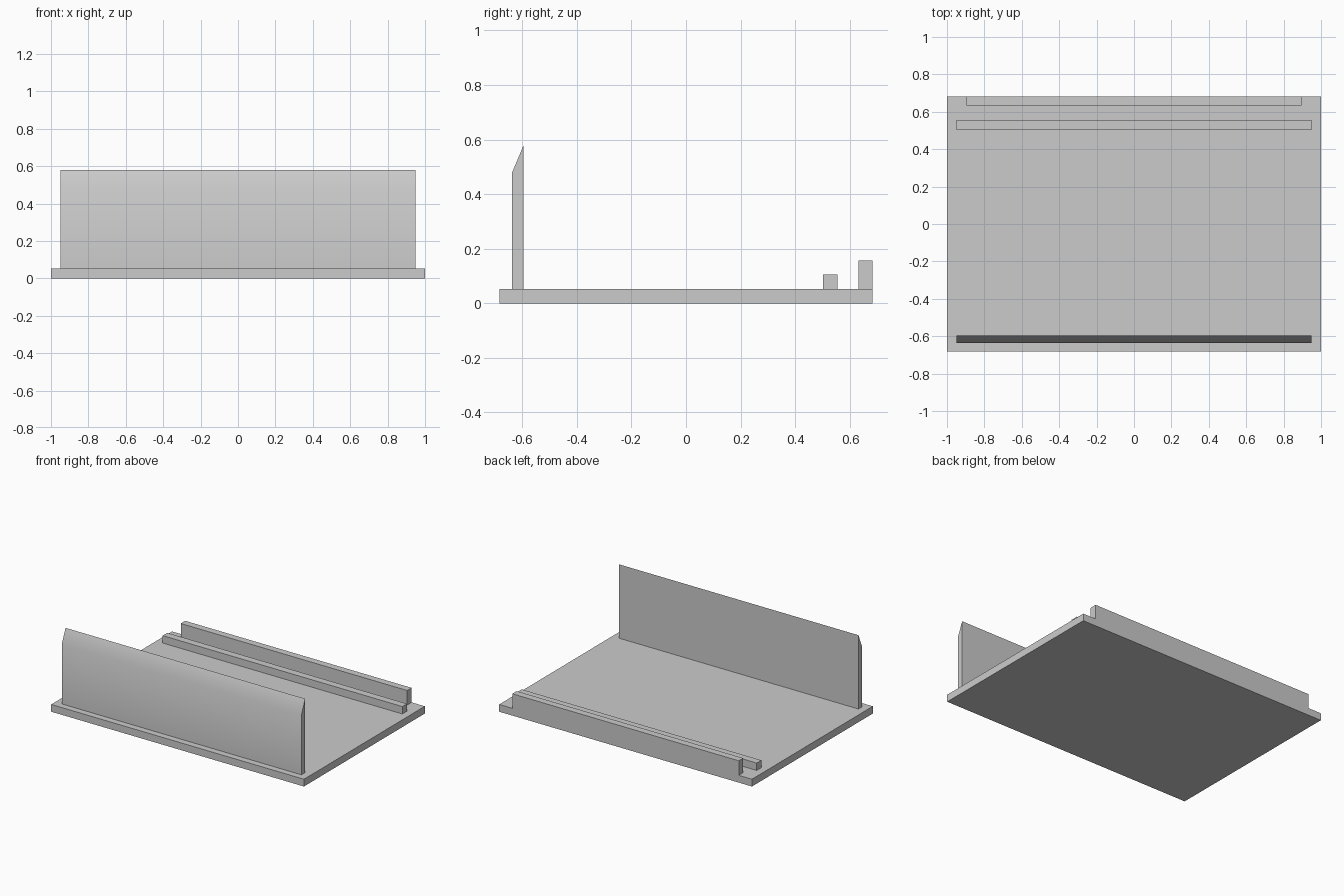
import bpy
import math

cube = bpy.data.objects.get("Cube")
if cube:
    bpy.data.objects.remove(cube, do_unlink=True)

# One plain grey for the whole model
grey = bpy.data.materials.new("plain grey")
grey.use_nodes = True
colour = (0.6, 0.6, 0.6, 1)
grey.diffuse_color = colour
grey.node_tree.nodes["Principled BSDF"].inputs["Base Color"].default_value = colour


def extrude_x(name, half_width, profile):
    """Solid made by sweeping a counter-clockwise (y, z) profile along x."""
    n = len(profile)
    verts = [(x, y, z) for x in (-half_width, half_width) for y, z in profile]
    faces = [tuple(reversed(range(n))), tuple(range(n, 2 * n))]
    faces += [(i, (i + 1) % n, (i + 1) % n + n, i + n) for i in range(n)]
    mesh = bpy.data.meshes.new(name)
    mesh.from_pydata(verts, [], faces)
    mesh.materials.append(grey)
    obj = bpy.data.objects.new(name, mesh)
    bpy.context.collection.objects.link(obj)
    return obj


def bar(name, half_width, y0, y1, z0, z1):
    return extrude_x(name, half_width, [(y0, z0), (y1, z0), (y1, z1), (y0, z1)])


TOP = 0.052  # upper surface of the base

# Base plate and the two low rails at the back
bar("base_plate", 1.0, -0.683, 0.683, 0, TOP)
bar("inner_rail", 0.948, 0.503, 0.555, TOP, 0.105)
bar("back_rail", 0.896, 0.633, 0.683, TOP, 0.156)

# Tall front wall with a bevelled upper edge, softly shaded into the front
wall = extrude_x("front_wall", 0.948,
                 [(-0.637, TOP), (-0.595, TOP), (-0.595, 0.58), (-0.637, 0.48)])
bpy.ops.object.select_all(action="DESELECT")
wall.select_set(True)
bpy.context.view_layer.objects.active = wall
bpy.ops.object.shade_smooth_by_angle(angle=math.radians(30))
